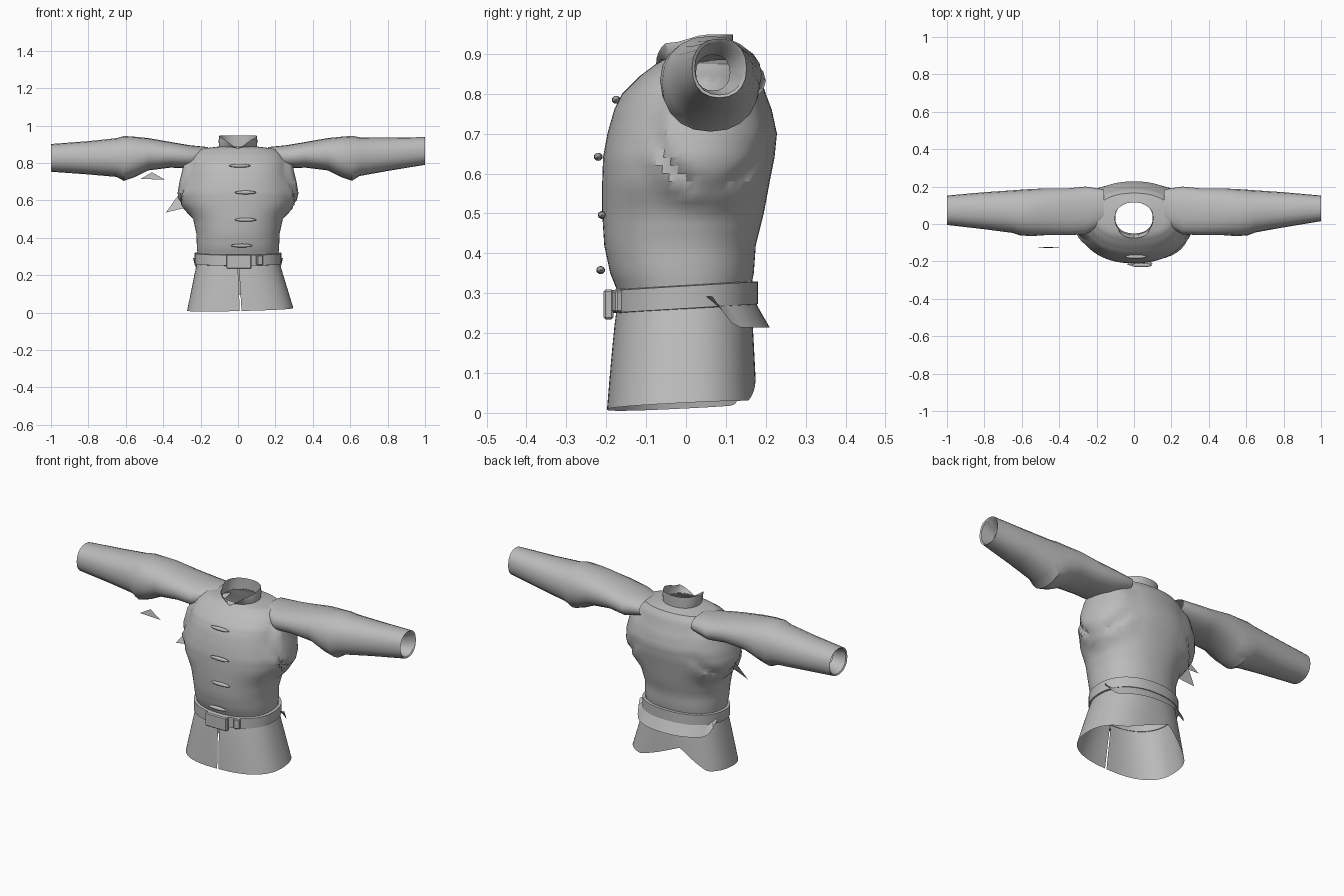
import bpy, bmesh, math
from mathutils import Vector

if "Cube" in bpy.data.objects:
    bpy.data.objects.remove(bpy.data.objects["Cube"])

cloth = bpy.data.materials.new("grey_cloth")
GREY = (0.5, 0.5, 0.5, 1)
cloth.use_nodes = True
cloth.diffuse_color = GREY
cloth.node_tree.nodes["Principled BSDF"].inputs["Base Color"].default_value = GREY


def finish(name, bm, angle=30):
    mesh = bpy.data.meshes.new(name)
    bm.to_mesh(mesh)
    bm.free()
    mesh.materials.append(cloth)
    obj = bpy.data.objects.new(name, mesh)
    bpy.context.collection.objects.link(obj)
    bpy.ops.object.select_all(action="DESELECT")
    obj.select_set(True)
    bpy.context.view_layer.objects.active = obj
    bpy.ops.object.shade_smooth_by_angle(angle=math.radians(angle))
    return obj


def loft(rings, closed=True):
    """Skin a list of equal point loops with quads."""
    bm = bmesh.new()
    rows = [[bm.verts.new(p) for p in ring] for ring in rings]
    n = len(rows[0])
    for a, b in zip(rows, rows[1:]):
        for i in range(n if closed else n - 1):
            j = (i + 1) % n
            bm.faces.new((a[i], a[j], b[j], b[i]))
    return bm


def bend(v, power):
    return math.copysign(abs(v) ** power, v)


def oval(u0, u1, v0, v1, n, power=0.9, start=0.0, sweep=math.tau, closed=True):
    """Points of a rounded oval inside a rectangle."""
    out = []
    for i in range(n):
        t = start + sweep * i / (n if closed else n - 1)
        out.append(((u0 + u1) / 2 + (u1 - u0) / 2 * bend(math.cos(t), power),
                    (v0 + v1) / 2 + (v1 - v0) / 2 * bend(math.sin(t), power)))
    return out


def refine(rows, steps):
    """Linear in-between rows."""
    out = []
    for a, b in zip(rows, rows[1:]):
        out += [[p + (q - p) * k / steps for p, q in zip(a, b)] for k in range(steps)]
    return out + [rows[-1]]


# Torso: height, half width, front y, back y
torso_rows = [
    (0.30, 0.215, -0.17, 0.16), (0.35, 0.22, -0.19, 0.17),
    (0.42, 0.222, -0.205, 0.175), (0.50, 0.24, -0.21, 0.195),
    (0.58, 0.285, -0.21, 0.21), (0.64, 0.295, -0.208, 0.222),
    (0.70, 0.285, -0.197, 0.228), (0.76, 0.27, -0.18, 0.215),
    (0.80, 0.262, -0.16, 0.2), (0.845, 0.242, -0.115, 0.185),
    (0.875, 0.205, -0.075, 0.165), (0.888, 0.1, -0.05, 0.115)]
bm = loft([[(x, y, z) for x, y in oval(-w, w, f, b, 72)]
           for z, w, f, b in refine(torso_rows, 3)])

# Armholes: sunken side panels with a soft raised rim, pointed at the bottom
for v in bm.verts:
    if abs(v.co.x) > 0.15:
        dz = v.co.z - 0.72
        r = math.hypot((v.co.y - 0.065) / 0.14, dz / (0.16 if dz < 0 else 0.13))
        sink = 0.028 * min(1, max(0, (1.05 - r) / 0.2))
        rim = 0.022 * max(0, 1 - abs(r - 1.1) / 0.3) * min(1, max(0, -dz / 0.1))
        v.co.x += math.copysign(rim - sink, v.co.x)
finish("torso", bm)

# Stand collar: lower towards the front, with a V opening
collar = [[], [], []]
for k, (grow, lift) in enumerate(((0, 0), (0.004, 0.55), (0.0, 1))):
    for x, y in oval(-0.1 - grow, 0.1 + grow, -0.055, 0.118, 32):
        slope = max(0, 0.04 - y) * 0.3
        gap = max(0, 1 - abs(x) / 0.07) * 0.045 if y < 0 else 0
        lean = 0.02 * lift if y < -0.02 else 0
        collar[k].append((x, y - lean, 0.882 + lift * (0.066 - slope - gap)))
finish("collar", loft(collar))

# Belt, sitting slightly higher at the back
belt = []
for grow, dz in ((0, 0.03), (0.014, 0.028), (0.014, -0.028), (0, -0.03)):
    belt.append([(x, y, 0.29 + 0.06 * y + dz)
                 for x, y in oval(-0.218 - grow, 0.218 + grow, -0.173 - grow, 0.167 + grow, 40)])
finish("belt", loft(belt + belt[:1]))


def block(name, center, size, turn=0.0):
    bm = bmesh.new()
    bmesh.ops.create_cube(bm, size=1)
    bmesh.ops.scale(bm, vec=size, verts=bm.verts)
    bmesh.ops.bevel(bm, geom=bm.edges[:], offset=min(size) * 0.2, segments=1, affect="EDGES")
    obj = finish(name, bm)
    obj.location = center
    obj.rotation_euler.z = turn


block("belt_buckle", (0.005, -0.194, 0.272), (0.135, 0.025, 0.075))
block("belt_loop", (0.115, -0.172, 0.28), (0.035, 0.02, 0.055), 0.35)

# Skirt: narrow front slit, shallow uneven vent at the back
path = dict(n=73, start=-math.pi / 2 + 0.006, sweep=math.tau - 0.012, closed=False)
top = oval(-0.215, 0.215, -0.17, 0.162, power=0.9, **path)
bottom = oval(-0.272, 0.3, -0.198, 0.178, power=0.8, **path)
skirt = [[] for _ in range(5)]
for (x0, y0), (x1, y1) in zip(top, bottom):
    hem = 0.018 + 0.05 * y1 + 0.025 * x1
    if y1 > 0.05:
        reach = 0.13 if x1 < -0.09 else 0.27
        hem += max(0, 1 - abs(x1 + 0.09) / reach) * 0.11
    for k, row in enumerate(skirt):
        z = 0.29 + (hem - 0.29) * k / 4
        t = (0.29 - z) / 0.28
        row.append((x0 + (x1 - x0) * t, y0 + (y1 - y0) * t ** 0.8, z))
finish("skirt", loft(skirt, closed=False))

# Flap flaring over the back vent, its hem rising into the belt at both ends
arc = dict(n=21, start=math.radians(12), sweep=math.radians(156), closed=False)
flap = []
for w, b, drop in ((0.218, 0.166, 0), (0.232, 0.188, 0.04), (0.245, 0.21, 0.078)):
    points = oval(-w, w, -0.17, b, **arc)
    flap.append([(x, y, 0.292 - drop * min(1, 2.4 * i * (20 - i) / 100))
                 for i, (x, y) in enumerate(points)])
finish("back_flap", loft(flap, closed=False))

# Sleeves: distance out, low z, high z, front y, back y
sleeve_rows = [
    (0.16, 0.80, 0.885, 0.0, 0.185), (0.26, 0.77, 0.895, -0.055, 0.2),
    (0.36, 0.775, 0.912, -0.06, 0.19), (0.48, 0.76, 0.933, -0.06, 0.19),
    (0.55, 0.725, 0.94, -0.065, 0.187), (0.61, 0.705, 0.945, -0.06, 0.183),
    (0.65, 0.73, 0.937, -0.045, 0.18), (0.80, 0.757, 0.935, -0.018, 0.17),
    (1.0, 0.79, 0.938, 0.015, 0.152), (0.995, 0.797, 0.931, 0.022, 0.145),
    (0.92, 0.808, 0.898, 0.025, 0.11)]
for side, label in ((1, "left"), (-1, "right")):
    rings = []
    for d, z0, z1, y0, y1 in sleeve_rows:
        outer = max(0, (d - 0.6) / 0.4) if side < 0 else 0
        rings.append([(side * d, y, z - 0.037 * outer)
                      for y, z in oval(y0 - 0.02 * outer, y1, z0, z1, 20)])
    finish(label + "_sleeve", loft(rings))


# Loose cloth scraps under the right arm
def scrap(name, points):
    bm = bmesh.new()
    bm.faces.new([bm.verts.new(Vector(p)) for p in points])
    finish(name, bm)


scrap("right_armhole_flap", [(-0.385, 0.0, 0.535), (-0.30, 0.03, 0.655),
                             (-0.27, 0.02, 0.60), (-0.28, -0.02, 0.56)])
scrap("loose_scrap", [(-0.52, -0.128, 0.715), (-0.46, -0.122, 0.75), (-0.39, -0.128, 0.71)])

# Toggle buttons down the front
for x, y, z in ((0.01, -0.175, 0.785), (0.04, -0.22, 0.642),
                (0.04, -0.21, 0.496), (0.02, -0.214, 0.358)):
    bm = bmesh.new()
    bmesh.ops.create_uvsphere(bm, u_segments=12, v_segments=8, radius=1)
    bmesh.ops.scale(bm, vec=(0.058, 0.011, 0.01), verts=bm.verts)
    finish("toggle", bm, 60).location = (x, y, z)
